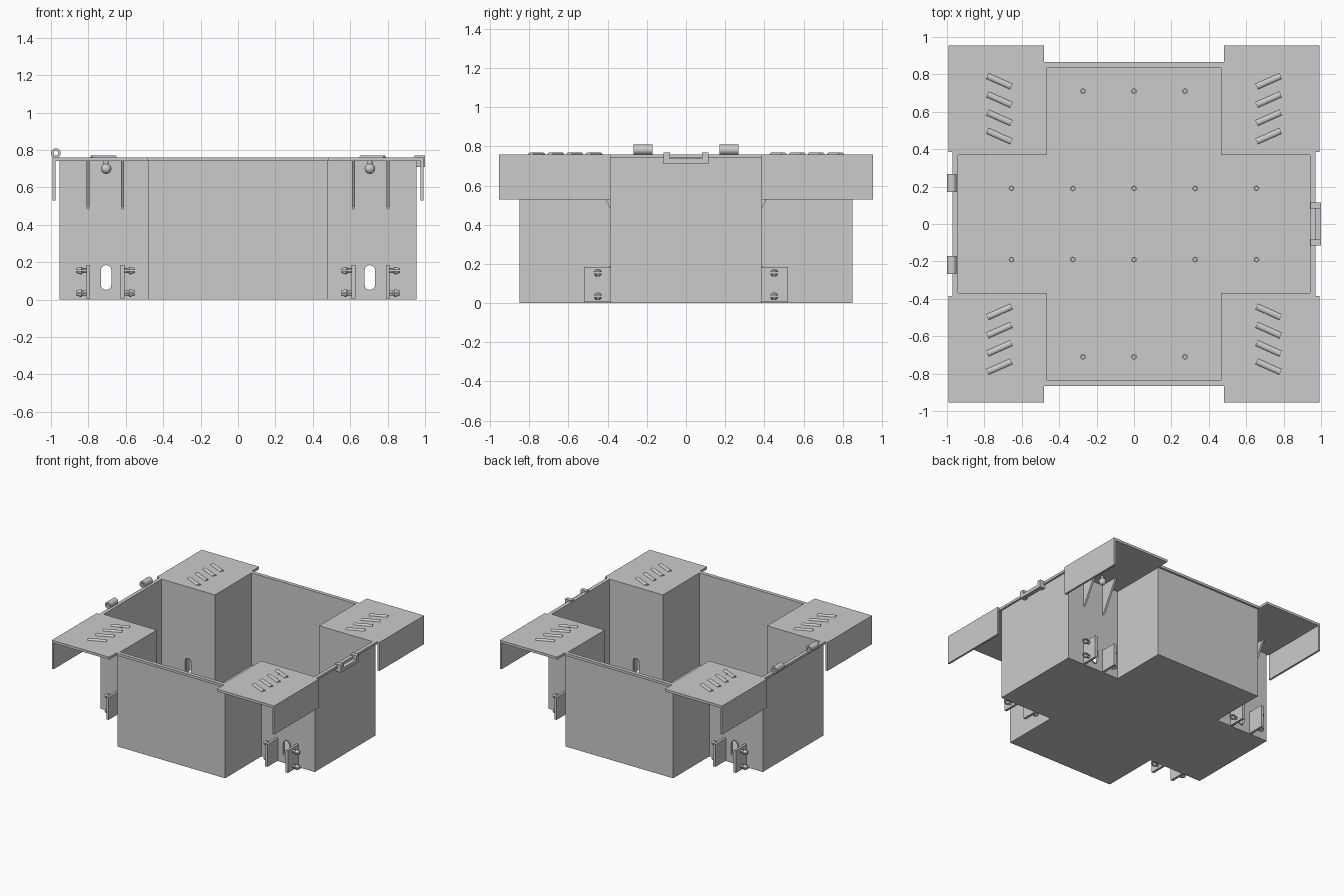
import bpy, bmesh, math
from mathutils import Matrix, Vector

if "Cube" in bpy.data.objects:
    bpy.data.objects.remove(bpy.data.objects["Cube"])

grey = bpy.data.materials.new("plain grey")
grey.diffuse_color = (0.6, 0.6, 0.6, 1)
grey.use_nodes = True
grey.node_tree.nodes["Principled BSDF"].inputs["Base Color"].default_value = grey.diffuse_color
CORNERS = [(sx, sy) for sx in (-1, 1) for sy in (-1, 1)]


def finish(name, bm, smooth=False):
    bmesh.ops.recalc_face_normals(bm, faces=bm.faces)
    me = bpy.data.meshes.new(name)
    bm.to_mesh(me)
    bm.free()
    ob = bpy.data.objects.new(name, me)
    bpy.context.collection.objects.link(ob)
    me.materials.append(grey)
    if smooth:
        bpy.context.view_layer.objects.active = ob
        bpy.ops.object.select_all(action='DESELECT')
        ob.select_set(True)
        bpy.ops.object.shade_smooth_by_angle(angle=math.radians(35))
    return ob


def loft(bm, loops, caps=True, closed=False):
    """Join equal-length point loops with quads."""
    rings = [[bm.verts.new(p) for p in loop] for loop in loops]
    pairs = list(zip(rings, rings[1:])) + ([(rings[-1], rings[0])] if closed else [])
    for a, b in pairs:
        for i in range(len(a)):
            j = (i + 1) % len(a)
            bm.faces.new((a[i], a[j], b[j], b[i]))
    if caps and not closed:
        bm.faces.new(rings[0])
        bm.faces.new(rings[-1])


def box(bm, x, y, z):
    loft(bm, [[(x[0], y[0], h), (x[1], y[0], h), (x[1], y[1], h), (x[0], y[1], h)] for h in z])


def span(s, a, b):
    return sorted((s * a, s * b))


def circle(r, z, m, n=20):
    return [m @ Vector((r * math.cos(t), r * math.sin(t), z))
            for t in (2 * math.pi * i / n for i in range(n))]


def tube(bm, m, r, bore, length, n=20):
    loft(bm, [circle(q, z, m, n) for q, z in
              ((r, 0), (r, length), (bore, length), (bore, 0))], closed=True)


def plus(inset, z):
    X, Y, a, b = (v - inset for v in (0.955, 0.85, 0.48, 0.385))
    return [(x, y, z) for x, y in ((X, -b), (X, b), (a, b), (a, Y), (-a, Y), (-a, b), (-X, b),
                                   (-X, -b), (-a, -b), (-a, -Y), (a, -Y), (a, -b))]


def stadium(cx, r, y, n=10):
    """Upright rounded slot outline centred on height 0.118."""
    pts = []
    for s in (1, -1):
        for i in range(n + 1):
            t = math.pi * i / n
            pts.append((cx + s * r * math.cos(t), y, 0.118 + s * (0.038 + r * math.sin(t))))
    return pts


# Cross-shaped open container
bm = bmesh.new()
loft(bm, [plus(0, 0), plus(0, 0.76), plus(0.015, 0.76), plus(0.015, 0.015)])
body = finish("container", bm)

# Rounded slots through the recessed walls
bm = bmesh.new()
for sx, sy in CORNERS:
    loft(bm, [stadium(sx * 0.705, 0.028, sy * y) for y in (0.33, 0.43)])
cutter = finish("slot_cutter", bm)
cutter.hide_render = True
cutter.hide_viewport = True
mod = body.modifiers.new("slots", 'BOOLEAN')
mod.object = cutter
mod.solver = 'EXACT'

# Thin collars around the slots
bm = bmesh.new()
for sx, sy in CORNERS:
    loft(bm, [stadium(sx * 0.705, r, sy * y) for r, y in
              ((0.034, 0.384), (0.034, 0.392), (0.028, 0.392), (0.028, 0.384))], closed=True)
finish("slot_collars", bm)

# Lip around the open ends of the arms
bm = bmesh.new()
for s in (-1, 1):
    box(bm, (-0.48, 0.48), span(s, 0.85, 0.865), (0.74, 0.76))
    box(bm, span(s, 0.955, 0.97), (-0.385, 0.385), (0.74, 0.76))
finish("rim_lip", bm)

# Corner shelves with a hanging skirt on the outer side
bm = bmesh.new()
for sx, sy in CORNERS:
    x0, x1, xs = 0.48 * sx, 0.992 * sx, 0.976 * sx
    prof = [(x0, 0.74), (x0, 0.76), (x1, 0.76), (x1, 0.53), (xs, 0.53), (xs, 0.74)]
    loft(bm, [[(x, sy * y, z) for x, z in prof] for y in (0.385, 0.955)])
finish("corner_shelves", bm)

# Triangular gussets under the shelves
bm = bmesh.new()
for sx, sy in CORNERS:
    for x in (0.617, 0.803):
        loft(bm, [[(sx * (x + d), sy * y, z) for y, z in
                   ((0.384, 0.74), (0.53, 0.74), (0.384, 0.48))] for d in (-0.008, 0.008)])
finish("gussets", bm)

# Raised slanted vents on the shelves
bm = bmesh.new()
for sx, sy in CORNERS:
    for y in (0.47, 0.568, 0.665, 0.763):
        rot = Matrix.Translation((sx * 0.72, sy * y, 0.757)) @ \
            Matrix.Rotation(sx * sy * math.radians(24), 4, 'Z')
        arc = [(0.017 * math.cos(math.pi * i / 8), 0.013 * math.sin(math.pi * i / 8))
               for i in range(9)]
        loft(bm, [[rot @ Vector((d, p, q)) for p, q in arc] for d in (-0.07, 0.07)])
finish("shelf_vents", bm, True)

# Hanging ball pins
bm = bmesh.new()
for sx, sy in CORNERS:
    m = Matrix.Translation((sx * 0.705, sy * 0.478, 0))
    loft(bm, [circle(0.013, z, m, 16) for z in (0.70, 0.763)])
    bmesh.ops.create_uvsphere(bm, u_segments=20, v_segments=12, radius=0.028,
                              matrix=m @ Matrix.Translation((0, 0, 0.70)))
finish("ball_pins", bm, True)

# Upright mounting tabs beside each slot
bm = bmesh.new()
for sx, sy in CORNERS:
    for x in (0.617, 0.8):
        box(bm, span(sx, x - 0.01, x + 0.01), span(sy, 0.384, 0.52), (0.005, 0.185))
finish("mounting_tabs", bm)

# Split snap studs: four quarter prongs with a flared tip
bm = bmesh.new()
PRONG = ((0.013, 0), (0.013, 0.02), (0.02, 0.027), (0.02, 0.034), (0.012, 0.056))
for sx, sy in CORNERS:
    for x, d in ((0.607, -1), (0.81, 1)):
        for z in (0.035, 0.155):
            for qy in (-1, 1):
                for qz in (-1, 1):
                    loops = []
                    for r, h in PRONG:
                        arc = [(0.003, 0.003)] + [
                            (0.003 + (r - 0.003) * math.cos(t), 0.003 + (r - 0.003) * math.sin(t))
                            for t in (math.pi / 8 * i for i in range(5))]
                        loops.append([(sx * (x + d * h), sy * 0.45 + qy * p, z + qz * q)
                                      for p, q in arc])
                    loft(bm, loops)
finish("snap_studs", bm)

# Hinge barrels on the left edge
bm = bmesh.new()
for y in (-0.268, 0.172):
    m = Matrix.Translation((-0.974, y, 0.783)) @ Matrix.Rotation(-math.pi / 2, 4, 'X')
    tube(bm, m, 0.026, 0.012, 0.096, 24)
finish("hinge_barrels", bm, True)

# Latch loop on the right edge
bm = bmesh.new()
for s in (-1, 1):
    box(bm, (0.945, 1.0), span(s, 0.082, 0.115), (0.71, 0.77))
box(bm, (0.968, 1.0), (-0.082, 0.082), (0.71, 0.738))
finish("latch_loop", bm)

# Small rings on the container floor
bm = bmesh.new()
spots = [(x, s * 0.19) for x in (-0.655, -0.327, 0, 0.327, 0.655) for s in (-1, 1)]
spots += [(x, s * 0.71) for x in (-0.273, 0, 0.273) for s in (-1, 1)]
for x, y in spots:
    tube(bm, Matrix.Translation((x, y, 0.014)), 0.015, 0.008, 0.012, 16)
finish("floor_rings", bm, True)
